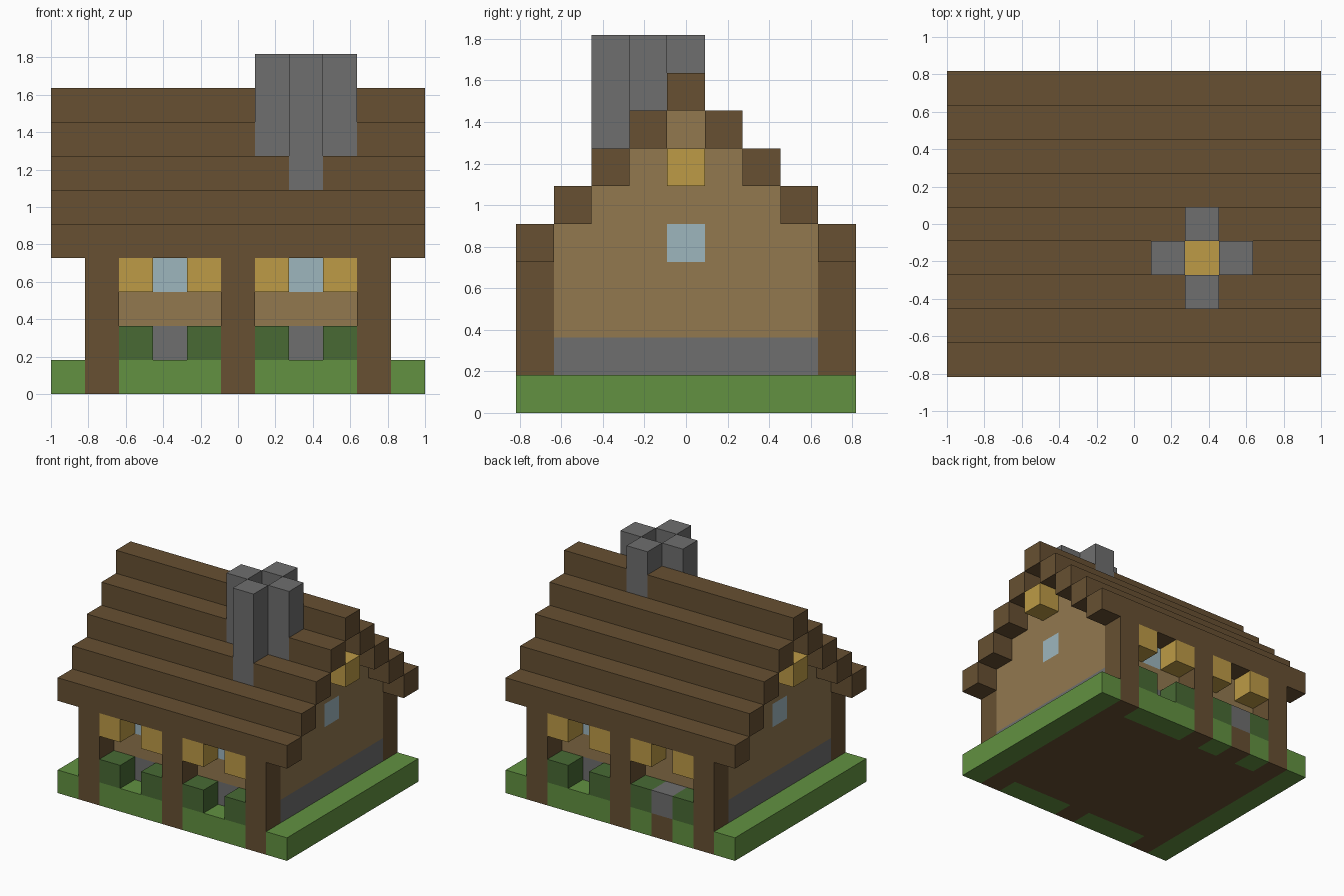
import bpy, bmesh
from mathutils import Vector

if "Cube" in bpy.data.objects:
    bpy.data.objects.remove(bpy.data.objects["Cube"])

U = 2 / 11  # size of one block


def material(name, r, g, b):
    def lin(c):
        c /= 255
        return c / 12.92 if c < 0.04045 else ((c + 0.055) / 1.055) ** 2.4
    m = bpy.data.materials.new(name)
    m.use_nodes = True
    col = (lin(r), lin(g), lin(b), 1)
    m.diffuse_color = col
    m.node_tree.nodes["Principled BSDF"].inputs["Base Color"].default_value = col
    return m


timber = material("dark timber", 103, 80, 50)
plank = material("tan plank", 146, 120, 79)
stone = material("grey stone", 110, 110, 110)
grass = material("grass green", 98, 145, 65)
leaf = material("leaf green", 72, 106, 52)
lamp = material("lamp yellow", 189, 155, 70)
glass = material("pale blue glass", 158, 182, 190)


def box(xs, ys, zs):
    """Set of blocks; each range is a number or an inclusive (low, high) pair."""
    def span(v):
        return range(v[0], v[1] + 1) if isinstance(v, tuple) else (v,)
    return {(x, y, z) for x in span(xs) for y in span(ys) for z in span(zs)}


def build(name, cells, mat):
    """Skin a set of blocks with merged flat faces."""
    bm = bmesh.new()
    for c in sorted(cells):
        for axis in range(3):
            for s in (-1, 1):
                n = list(c)
                n[axis] += s
                if tuple(n) in cells:
                    continue
                d, a, b = Vector(), Vector(), Vector()
                d[axis], a[(axis + 1) % 3], b[(axis + 2) % 3] = s / 2, 0.5, s / 2
                mid = Vector(c) + Vector((0, 0, 0.5)) + d
                bm.faces.new([bm.verts.new((mid + k) * U)
                              for k in (-a - b, a - b, a + b, b - a)])
    bmesh.ops.remove_doubles(bm, verts=bm.verts, dist=U / 100)
    bmesh.ops.dissolve_limit(bm, angle_limit=0.01, verts=bm.verts, edges=bm.edges)
    me = bpy.data.meshes.new(name)
    bm.to_mesh(me)
    bm.free()
    me.materials.append(mat)
    ob = bpy.data.objects.new(name, me)
    bpy.context.collection.objects.link(ob)


# Posts and floor
posts = set()
for y in (-4, 4):
    for x in (-4, 0, 4):
        posts |= box(x, y, (0, 3))
doorway = box(-2, 4, 0)
floor = box((-4, 4), (-3, 3), 0) | doorway

# Lawn around the floor
lawn = box((-5, 5), (-4, 4), 0) - floor - posts

# Stone footing and back step
footing = box((-4, 4), (-3, 3), 1) - box((-3, 3), (-2, 2), 1)
step = box(-2, 4, 1)

# Walls with stepped gables
walls = box((-4, 4), (-3, 3), (2, 4)) - box((-3, 3), (-2, 2), (2, 4))
for x in (-4, 4):
    for i in range(3):
        walls |= box(x, (i - 2, 2 - i), 5 + i)

# Windows set flush in the walls
windows = box(-4, 0, 4) | box(4, 0, 4)
windows |= box(-2, -3, 3) | box(2, -3, 3) | box(2, 3, 3)
walls -= windows

# Stepped roof
roof = set()
for i in range(5):
    for s in (-1, 1):
        roof |= box((-5, 5), s * (4 - i), 4 + i)

# Chimney of four columns around an open flue, with a hearth below
chimney = set()
for x, y in ((1, -1), (3, -1), (2, -2), (2, 0)):
    chimney |= box(x, y, (1, 9))
flue = box(2, -1, (1, 9))
hearth = box(2, -1, (1, 2))
roof -= chimney | flue

# Bushes and hanging lamps between the posts, lamps under the gables
bushes = set()
lamps = box(-5, 0, 6) | box(5, 0, 6)
for y in (-4, 4):
    for x in (-3, -1, 1, 3):
        bushes |= box(x, y, 1)
        lamps |= box(x, y, 3)

for name, cells, mat in (
        ("posts", posts, timber), ("floor", floor, timber), ("lawn", lawn, grass),
        ("footing", footing, stone), ("back_step", step, stone),
        ("walls", walls, plank), ("windows", windows, glass), ("roof", roof, timber),
        ("chimney", chimney, stone), ("hearth", hearth, lamp),
        ("bushes", bushes, leaf), ("lamps", lamps, lamp)):
    build(name, cells, mat)
